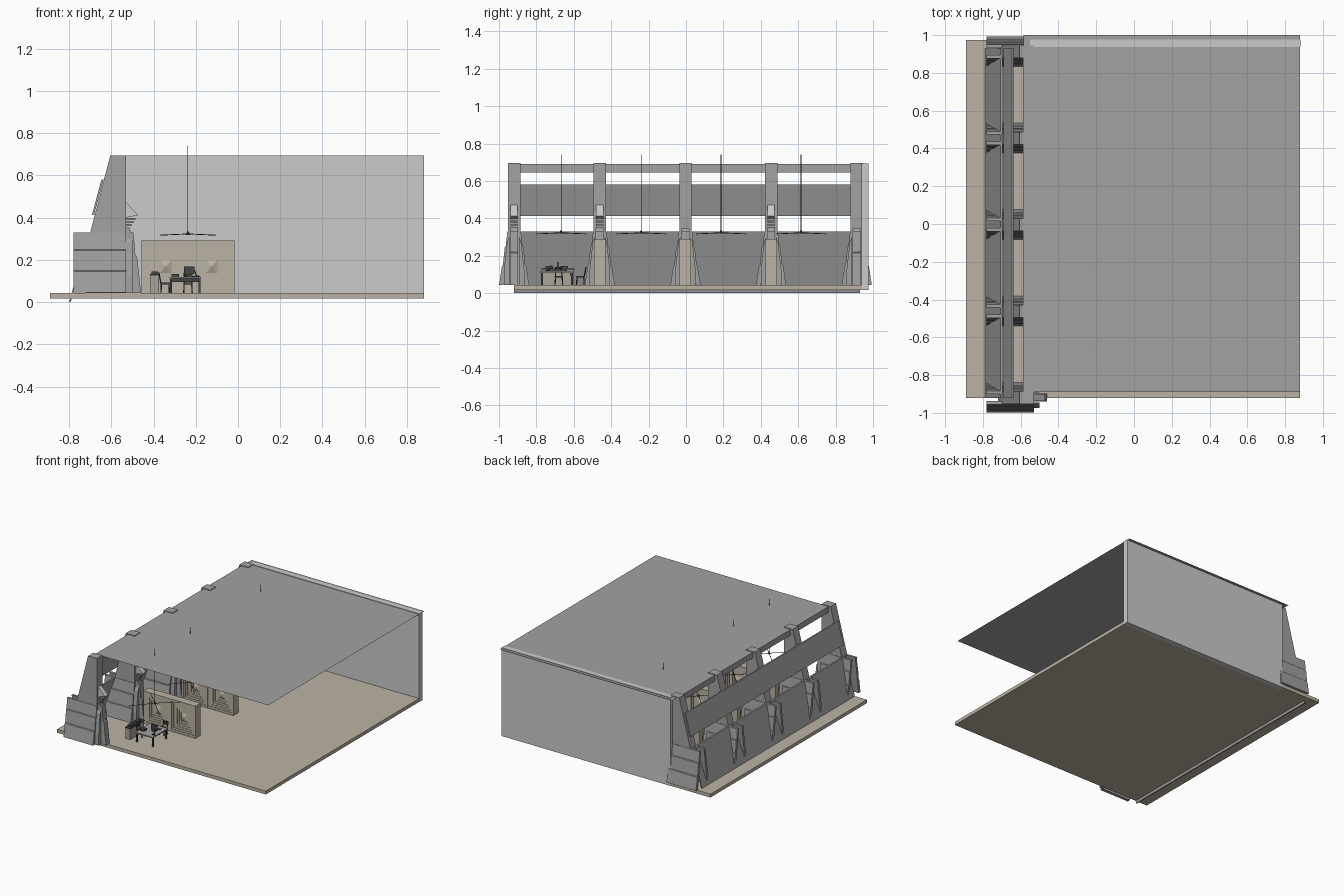
import bpy, bmesh, math
from mathutils import Vector

if "Cube" in bpy.data.objects:
    bpy.data.objects.remove(bpy.data.objects["Cube"])


def mat(name, c):
    m = bpy.data.materials.new(name)
    m.diffuse_color = (*c, 1)
    m.use_nodes = True
    m.node_tree.nodes["Principled BSDF"].inputs["Base Color"].default_value = m.diffuse_color
    return m


BEIGE = mat("beige", (0.50, 0.45, 0.37))
STONE = mat("stone", (0.36, 0.36, 0.36))
PALE = mat("pale", (0.66, 0.66, 0.66))
DARK = mat("dark", (0.06, 0.06, 0.06))
WOOD = mat("cabinet_beige", (0.40, 0.37, 0.32))


def make(name, bm, m):
    bmesh.ops.recalc_face_normals(bm, faces=bm.faces)
    me = bpy.data.meshes.new(name)
    bm.to_mesh(me)
    bm.free()
    ob = bpy.data.objects.new(name, me)
    bpy.context.collection.objects.link(ob)
    me.materials.append(m)
    return ob


def prism(name, pts, a, b, axis, m):
    """Extrude a 2D profile (xz for axis y, yz for axis x) from a to b."""
    bm = bmesh.new()
    at = lambda p, t: (p[0], t, p[1]) if axis == 'y' else (t, p[0], p[1])
    f = bm.faces.new([bm.verts.new(at(p, a)) for p in pts])
    r = bmesh.ops.extrude_face_region(bm, geom=[f])
    d = Vector((0, b - a, 0)) if axis == 'y' else Vector((b - a, 0, 0))
    bmesh.ops.translate(bm, verts=[v for v in r['geom'] if isinstance(v, bmesh.types.BMVert)], vec=d)
    return make(name, bm, m)


def box(name, x0, x1, y0, y1, z0, z1, m):
    return prism(name, [(x0, z0), (x1, z0), (x1, z1), (x0, z1)], y0, y1, 'y', m)


def rod(name, p, q, r, m, r2=None, n=8):
    p, q = Vector(p), Vector(q)
    bm = bmesh.new()
    bmesh.ops.create_cone(bm, cap_ends=True, segments=n, radius1=r,
                          radius2=r if r2 is None else r2, depth=(q - p).length)
    bm.transform((q - p).to_track_quat('Z', 'Y').to_matrix().to_4x4())
    bmesh.ops.translate(bm, verts=bm.verts, vec=(p + q) / 2)
    return make(name, bm, m)


# Floor, back wall and sheet ceiling
box("floor", -0.89, 0.88, -0.92, 0.975, 0.018, 0.044, BEIGE)
box("back_wall", -0.55, 0.881, 0.937, 0.976, 0.017, 0.694, PALE)
bm = bmesh.new()
bm.faces.new([bm.verts.new(p) for p in
              ((-0.585, -0.89, 0.69), (0.88, -0.89, 0.69), (0.88, 1.0, 0.69), (-0.585, 1.0, 0.69))])
make("ceiling", bm, STONE)

# Sloping facade bands running along the window side
for name, pts in {
    "lower_wall": [(-0.80, 0), (-0.792, 0), (-0.695, 0.33), (-0.708, 0.33)],
    "middle_band": [(-0.692, 0.412), (-0.682, 0.412), (-0.637, 0.58), (-0.647, 0.58)],
    "top_beam": [(-0.588, 0.645), (-0.55, 0.645), (-0.55, 0.69), (-0.588, 0.69)],
}.items():
    prism(name, pts, -0.92, 0.93, 'y', STONE)

# Pillars: sloped fin, stepped spreading wings, inner buttress
WING = [(0.036, 0.33), (0.045, 0.25), (0.050, 0.245), (0.060, 0.15), (0.065, 0.145),
        (0.080, 0.045), (0.056, 0.045), (0.018, 0.33)]
PILLARS = [0.458 * i - 0.003 for i in range(-2, 3)]
for i, y in enumerate(PILLARS):
    prism("pillar_fin", [(-0.70, 0.33), (-0.605, 0.695), (-0.53, 0.695), (-0.53, 0.044),
                         (-0.72, 0.044)], y - 0.033, y + 0.033, 'y', STONE)
    for s in (-1, 1):
        prism("pillar_wing", [(y + s * a, z) for a, z in WING], -0.78, -0.53, 'x', STONE)
        # faceted cheek strips on the room side
        prism("pillar_cheek", [(y + s * a, z) for a, z in
                               ((0.026, 0.30), (0.037, 0.28), (0.055, 0.12), (0.055, 0.044), (0.026, 0.044))],
              -0.53, -0.50, 'x', STONE)
    prism("inner_buttress", [(-0.53, 0.345), (-0.512, 0.345), (-0.508, 0.33), (-0.495, 0.33),
                             (-0.486, 0.22), (-0.478, 0.215), (-0.46, 0.044), (-0.53, 0.044)],
          y - 0.022, y + 0.022, 'y', STONE)
    # Angular wall light with ribs beneath
    if i in (0, 1, 3):
        prism("wall_light", [(-0.53, 0.472), (-0.472, 0.412), (-0.53, 0.40)], y - 0.019, y + 0.019, 'y', PALE)
        for k in range(4):
            z = 0.345 + k * 0.015
            box("wall_light_rib", -0.53, -0.515 + k * 0.01, y - 0.019, y + 0.019, z, z + 0.009, STONE)


# Partition screens: two square bays of recessed stepped frames on both faces
def stepped_square(cx, y, side):
    bm = bmesh.new()
    w, cz, hz = 0.108, 0.168, 0.123
    rings, steps = [], 7
    for k in range(steps):
        f = 1 - 0.125 * k
        for dep in (max(k - 1, 0), k):
            yy = y + side * (0.030 - 0.0036 * dep)
            rings.append([bm.verts.new((cx + sx * w * f, yy, cz + sz * hz * f))
                          for sx, sz in ((-1, -1), (1, -1), (1, 1), (-1, 1))])
    rings = rings[1:]
    for a, b in zip(rings, rings[1:]):
        for j in range(4):
            bm.faces.new((a[j], a[(j + 1) % 4], b[(j + 1) % 4], b[j]))
    # raised diamond in the middle
    tip = bm.verts.new((cx, y + side * 0.02, cz))
    for j in range(4):
        bm.faces.new((rings[-1][j], rings[-1][(j + 1) % 4], tip))
    for v in [v for v in bm.verts if not v.link_faces]:
        bm.verts.remove(v)
    make("screen_stepped_panel", bm, BEIGE)


for y in PILLARS[1:4]:
    for cx in (-0.343, -0.125):
        for s in (-1, 1):
            stepped_square(cx, y, s)
    for x in (-0.453, -0.236, -0.019):
        box("screen_post", x - 0.003, x + 0.003, y - 0.031, y + 0.031, 0.044, 0.291, BEIGE)
    for z in (0.044, 0.288):
        box("screen_rail", -0.455, -0.017, y - 0.031, y + 0.031, z, z + 0.003, BEIGE)

# Pendant lamps with crossed bars
for y in (-0.668, -0.24, 0.187, 0.615):
    x = -0.237
    rod("lamp_cord", (x, y, 0.33), (x, y, 0.742), 0.0015, DARK, n=6)
    rod("lamp_hub", (x, y, 0.318), (x, y, 0.335), 0.010, DARK, 0.004)
    for a in (45, 135, 225, 315):
        c, s = 0.187 * math.cos(math.radians(a)), 0.187 * math.sin(math.radians(a))
        rod("lamp_bar", (x, y, 0.323), (x + c, y + s, 0.317), 0.002, DARK, n=6)

# Desk with legs and desktop items
box("desk_top", -0.325, -0.175, -0.78, -0.60, 0.112, 0.12, STONE)
for x in (-0.318, -0.182):
    for y in (-0.77, -0.61):
        box("desk_leg", x - 0.005, x + 0.005, y - 0.005, y + 0.005, 0.044, 0.112, DARK)
box("desk_apron", -0.32, -0.18, -0.62, -0.615, 0.095, 0.112, DARK)
box("monitor_screen", -0.255, -0.205, -0.69, -0.683, 0.132, 0.168, DARK)
box("monitor_foot", -0.245, -0.215, -0.70, -0.67, 0.12, 0.133, DARK)
box("keyboard", -0.255, -0.205, -0.655, -0.635, 0.12, 0.124, DARK)
box("desk_tray", -0.315, -0.28, -0.74, -0.70, 0.12, 0.133, DARK)
rod("desk_lamp_base", (-0.195, -0.74, 0.12), (-0.195, -0.74, 0.125), 0.012, DARK)
rod("desk_lamp_arm", (-0.195, -0.74, 0.12), (-0.205, -0.72, 0.15), 0.002, DARK)

# Side cabinet
box("cabinet", -0.415, -0.375, -0.77, -0.60, 0.044, 0.125, WOOD)
box("cabinet_top", -0.418, -0.372, -0.773, -0.597, 0.125, 0.132, DARK)
for y in (-0.73, -0.65):
    box("cabinet_box", -0.41, -0.38, y - 0.02, y + 0.02, 0.132, 0.145, DARK)


# Chairs: seat, tilted back, legs
def chair(x, y, dx, dy):
    box("chair_seat", x - 0.022, x + 0.022, y - 0.022, y + 0.022, 0.084, 0.092, DARK)
    px, py = -dy, dx
    for s in (-1, 1):
        rod("chair_back_post", (x + dx * 0.02 + px * s * 0.018, y + dy * 0.02 + py * s * 0.018, 0.088),
            (x + dx * 0.03 + px * s * 0.018, y + dy * 0.03 + py * s * 0.018, 0.14), 0.003, DARK)
        for t in (-1, 1):
            rod("chair_leg", (x + s * 0.02, y + t * 0.02, 0.044), (x + s * 0.018, y + t * 0.018, 0.086), 0.003, DARK)
    for z in (0.115, 0.125, 0.135):
        cx, cy = x + dx * 0.028, y + dy * 0.028
        rod("chair_back_slat", (cx - px * 0.02, cy - py * 0.02, z), (cx + px * 0.02, cy + py * 0.02, z), 0.004, DARK)


chair(-0.237, -0.565, 0, 1)
chair(-0.345, -0.68, -1, 0)
